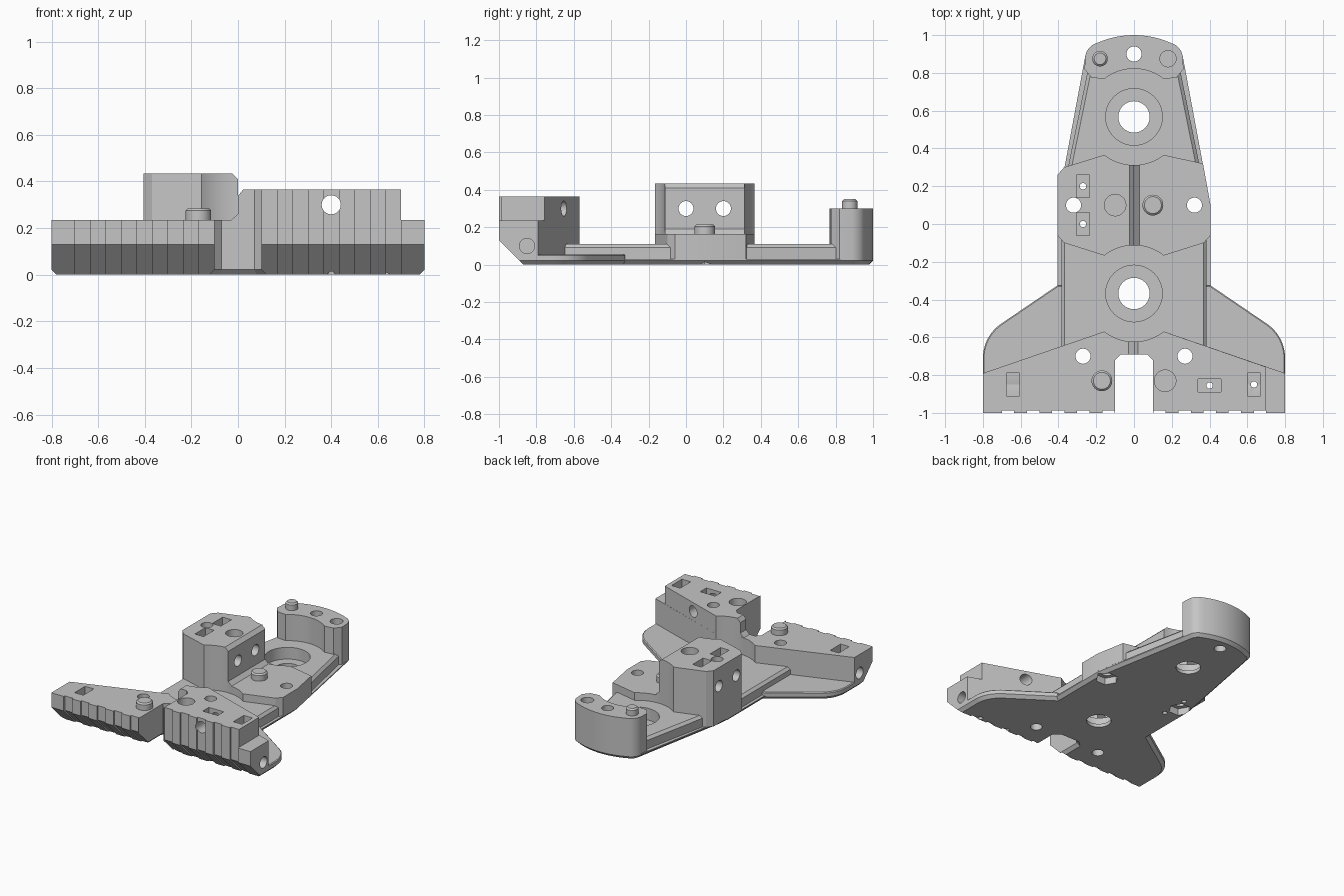
import bpy, bmesh
from math import cos, sin, radians

cube = bpy.data.objects.get("Cube")
if cube:
    bpy.data.objects.remove(cube, do_unlink=True)

grey = bpy.data.materials.new("plain grey")
grey.use_nodes = True
grey.diffuse_color = (0.56, 0.56, 0.56, 1)
grey.node_tree.nodes["Principled BSDF"].inputs["Base Color"].default_value = (0.56, 0.56, 0.56, 1)

scene = bpy.context.scene
parts, cutters = [], []


def prism(name, pts, lo, hi, axis="z", cutter=False, bevel_low=0, bevel_high=0):
    """Extrude a closed profile along one axis, with optional end chamfers."""
    place = {"z": lambda a, b, h: (a, b, h),
             "x": lambda a, b, h: (h, a, b),
             "y": lambda a, b, h: (a, h, b)}[axis]
    bm = bmesh.new()
    low = [bm.verts.new(place(a, b, lo)) for a, b in pts]
    high = [bm.verts.new(place(a, b, hi)) for a, b in pts]
    caps = [bm.faces.new(low), bm.faces.new(high)]
    n = len(pts)
    for i in range(n):
        j = (i + 1) % n
        bm.faces.new((low[i], low[j], high[j], high[i]))
    bmesh.ops.recalc_face_normals(bm, faces=bm.faces)
    rims = [(list(cap.edges), width) for cap, width in zip(caps, (bevel_low, bevel_high))]
    for edges, width in rims:
        if width:
            bmesh.ops.bevel(bm, geom=edges, offset=width, segments=1,
                            affect="EDGES", clamp_overlap=False)
    mesh = bpy.data.meshes.new(name)
    bm.to_mesh(mesh)
    bm.free()
    mesh.materials.append(grey)
    ob = bpy.data.objects.new(name, mesh)
    ob.hide_render = cutter
    scene.collection.objects.link(ob)
    (cutters if cutter else parts).append(ob)


def arc(cx, cy, r, start, end, n=10):
    angles = [radians(start + (end - start) * i / n) for i in range(n + 1)]
    return [(cx + r * cos(a), cy + r * sin(a)) for a in angles]


def circle(cx, cy, r, n=32):
    return arc(cx, cy, r, 0, 360 - 360 / n, n - 1)


def rect(cx, cy, w, h):
    return [(cx - w / 2, cy - h / 2), (cx + w / 2, cy - h / 2),
            (cx + w / 2, cy + h / 2), (cx - w / 2, cy + h / 2)]


def flip(pts):
    return [(-x, y) for x, y in reversed(pts)]


def both(half):
    """Complete a right half profile with its mirror image."""
    return half + [(x, y) for x, y in flip(half) if abs(x) > 0.001]


def cut(pts, lo, hi, axis="z"):
    prism("cutter", pts, lo, hi, axis, cutter=True)


def overlaps(a, b):
    """True if the bounding boxes of two objects meet."""
    for k in range(3):
        va = [v.co[k] for v in a.data.vertices]
        vb = [v.co[k] for v in b.data.vertices]
        if max(va) <= min(vb) or max(vb) <= min(va):
            return False
    return True


FRONT, REAR, SWEEP, SPAN = -0.368, 0.567, 0.255, 52
wing_curve = arc(0.58, -0.71, 0.22, 0, 56)
tail_curve = arc(0.172, 0.875, 0.087, 10, 58, 5) + arc(0, 0.52, 0.48, 67, 90, 6)

# Base plate, wings and raised deck
prism("base_plate", both([(0, -0.69), (0.07, -0.69), (0.1, -0.72), (0.1, -1.02), (0.8, -1.02)]
      + wing_curve + [(0.405, -0.325), (0.405, 0.1)] + tail_curve), 0, 0.03, bevel_low=0.022)
wing = [(0.35, -0.75), (0.8, -0.82)] + wing_curve + [(0.405, -0.325), (0.35, -0.325)]
for side, outline in (("left", wing), ("right", flip(wing))):
    prism(side + "_wing", outline, 0.03, 0.055, bevel_high=0.006)
prism("deck", both([(0, -0.66), (0.385, -0.66), (0.385, 0.1), (0.345, 0.32), (0.235, 0.86)]),
      0.03, 0.11, bevel_high=0.018)

# Front blocks, one low and one high with a stepped end
inner = [(0, -0.69), (0.07, -0.69), (0.1, -0.72), (0.1, -1.02)]
sweep = arc(0, FRONT, SWEEP, -SPAN, -90)
block = inner + [(0.8, -1.02), (0.8, -0.79)] + sweep
prism("front_low_block", flip(block), 0.03, 0.235)
prism("front_high_block", block, 0.03, 0.235)
prism("front_high_block_top", inner + [(0.7, -1.02), (0.7, -0.757)] + sweep, 0.235, 0.365)

# Middle pedestal and tower
lower = arc(0, FRONT, SWEEP, 90, SPAN) + [(0.37, -0.1), (0.405, -0.06)]
upper = arc(0, REAR, SWEEP, -SPAN, -90)
prism("middle_pedestal", lower + [(0.405, 0.1), (0.365, 0.32)] + upper, 0.03, 0.165)
prism("middle_tower", flip(lower + [(0.405, 0.26), (0.37, 0.3)] + upper), 0.03, 0.435)

# Rear block
prism("rear_block", both(arc(0, REAR, SWEEP, 90, SPAN)
      + [(0.225, 0.775), (0.262, 0.82)] + tail_curve), 0.03, 0.3)

# Fillets at the foot of the steps along the centre split
prism("tower_fillet", [(0, 0.165), (0.028, 0.165), (0, 0.192)], -0.113, 0.312, "y")
prism("front_block_fillet", [(0, 0.235), (-0.028, 0.235), (0, 0.262)], -0.69, -0.623, "y")

# Sockets that match the locating pegs
for x, y, r, top in ((0.165, -0.83, 0.057, 0.365), (-0.1, 0.1, 0.057, 0.435), (0.18, 0.875, 0.043, 0.3)):
    cut(circle(x, y, r), top - 0.065, top + 0.03)

# Counterbored openings
for y in (FRONT, REAR):
    cut(circle(0, y, 0.15, 48), 0.025, 0.2)
    cut(circle(0, y, 0.083), -0.1, 0.1)

# Vertical bolt holes, with nut pockets under the middle pair
cut(circle(0, 0.9, 0.04), -0.1, 0.5)
for s in (-1, 1):
    cut(circle(s * 0.27, -0.7, 0.04), -0.1, 0.6)
    cut(circle(s * 0.32, 0.1, 0.04), -0.1, 0.6)
    cut(circle(s * 0.32, 0.1, 0.078, 6), -0.1, 0.05)

# Nut slots in the tops
for x, y, w, h, floor, through in ((-0.27, 0.2, 0.07, 0.12, 0.23, True),
                                   (-0.27, 0, 0.07, 0.12, 0.23, True),
                                   (-0.64, -0.85, 0.07, 0.12, 0.06, False),
                                   (0.4, -0.855, 0.12, 0.07, 0.23, True),
                                   (0.635, -0.85, 0.07, 0.12, 0.06, True)):
    cut(rect(x, y, w, h), floor, 0.6)
    if through:
        cut(circle(x, y, 0.017, 16), -0.1, floor + 0.01)

# Cross holes
for y in (0, 0.2):
    cut(circle(y, 0.3, 0.04), -0.5, 0.1, "x")
for lo, hi in ((-0.9, -0.55), (0.55, 0.9)):
    cut(circle(-0.85, 0.1, 0.041), lo, hi, "x")
cut(circle(0.4, 0.3, 0.041), -1.1, -0.5, "y")


# Sloped front face and grip grooves
def front_trim(depth, lo, hi):
    y = -1 + depth
    cut([(y, 0.6), (y, 0.13), (y + 0.15, -0.02), (-1.2, -0.02), (-1.2, 0.6)], lo, hi, "x")


front_trim(0, -1, 1)
for i in range(5):
    x = 0.135 + i * 0.133
    for s in (-1, 1):
        front_trim(0.012, s * x - 0.033, s * x + 0.033)

# Chamfers along the centre split
cut([(0.03, 0.375), (-0.01, 0.375), (-0.01, 0.325)], -0.75, -0.55, "y")
cut([(-0.035, 0.445), (0.01, 0.445), (0.01, 0.4)], -0.3, 0.5, "y")

# Apply the cuts one after another and remove the cutters
for ob in parts:
    for cutter in cutters:
        if overlaps(ob, cutter):
            mod = ob.modifiers.new("cut", "BOOLEAN")
            mod.operation = "DIFFERENCE"
            mod.solver = "EXACT"
            mod.object = cutter
bpy.context.view_layer.update()
graph = bpy.context.evaluated_depsgraph_get()
baked = [bpy.data.meshes.new_from_object(ob.evaluated_get(graph)) for ob in parts]
for ob, mesh in zip(parts, baked):
    ob.modifiers.clear()
    ob.data = mesh
    mesh.materials.clear()
    mesh.materials.append(grey)
    mesh.polygons.foreach_set("material_index", [0] * len(mesh.polygons))
for ob in cutters:
    bpy.data.objects.remove(ob, do_unlink=True)

# Locating pegs
for name, x, y, r, base, top in (("front_peg", -0.17, -0.83, 0.055, 0.2, 0.285),
                                 ("middle_peg", 0.1, 0.1, 0.055, 0.13, 0.215),
                                 ("rear_peg", -0.18, 0.875, 0.041, 0.27, 0.35)):
    prism(name, circle(x, y, r), base, top, bevel_high=0.01)

bpy.ops.object.select_all(action="DESELECT")
for ob in parts:
    ob.select_set(True)
bpy.context.view_layer.objects.active = parts[0]
bpy.ops.object.shade_smooth_by_angle(angle=radians(30))
